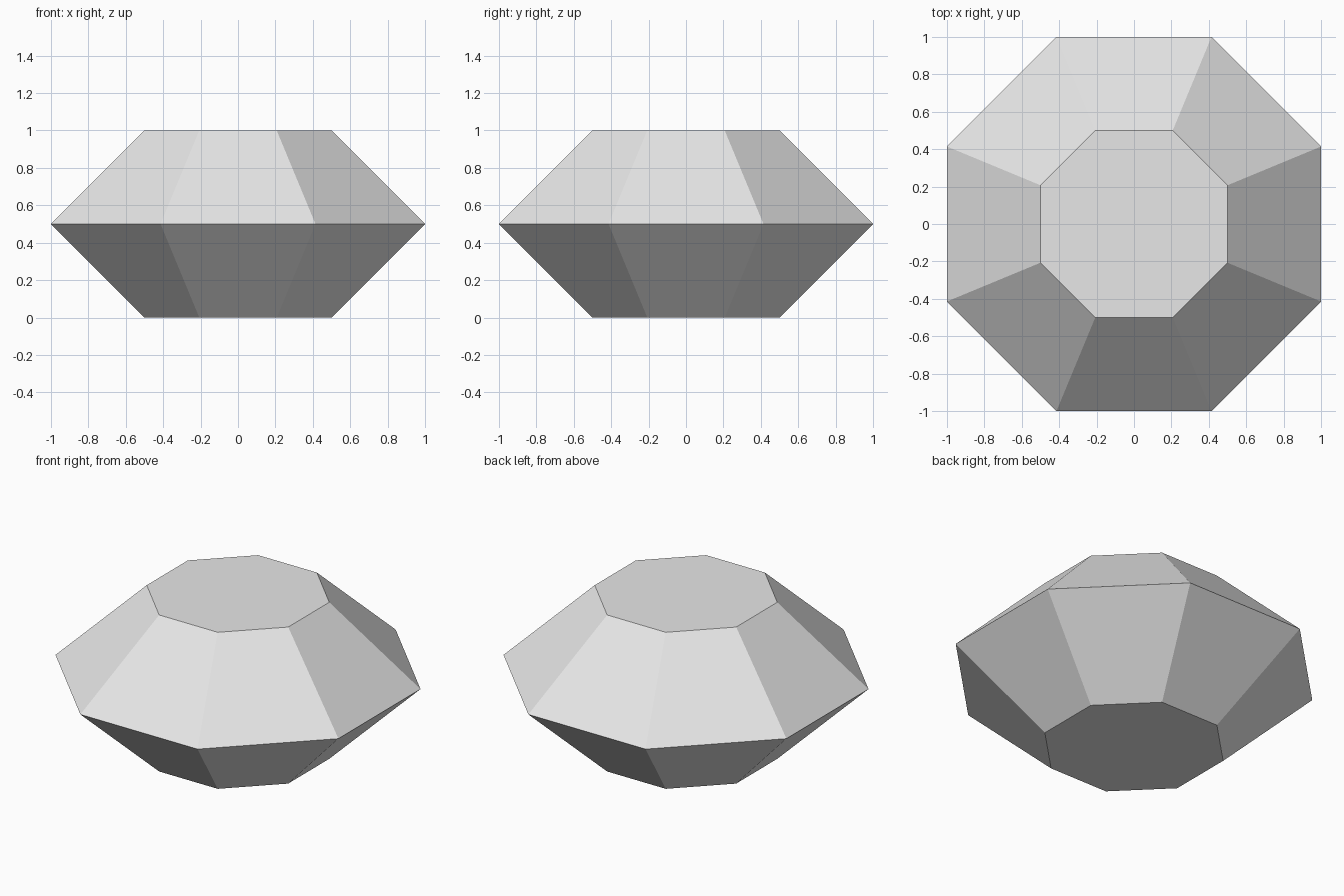
import bpy
import bmesh
import math
from mathutils import Matrix

cube = bpy.data.objects.get("Cube")
if cube:
    bpy.data.objects.remove(cube, do_unlink=True)

# Plain light grey
grey = bpy.data.materials.new("light_grey")
grey.use_nodes = True
colour = (0.8, 0.8, 0.8, 1)
grey.diffuse_color = colour
grey.node_tree.nodes["Principled BSDF"].inputs["Base Color"].default_value = colour

# Octagonal gem: flat base, wide girdle, flat table
SIDES = 8
profile = [(0.5, 0), (1, 0.5), (0.5, 1)]  # distance to flat side, height
bm = bmesh.new()


def ring(apothem, z):
    radius = apothem / math.cos(math.pi / SIDES)
    turns = [(i + 0.5) * math.tau / SIDES for i in range(SIDES)]
    return [bm.verts.new((radius * math.cos(a), radius * math.sin(a), z)) for a in turns]


rings = [ring(*p) for p in profile]
for low, high in zip(rings, rings[1:]):
    for i in range(SIDES):
        j = (i + 1) % SIDES
        bm.faces.new((low[i], low[j], high[j], high[i]))
bm.faces.new(rings[0][::-1])
bm.faces.new(rings[-1])

mesh = bpy.data.meshes.new("gem")
bm.to_mesh(mesh)
bm.free()
mesh.materials.append(grey)
bpy.context.collection.objects.link(bpy.data.objects.new("gem", mesh))
